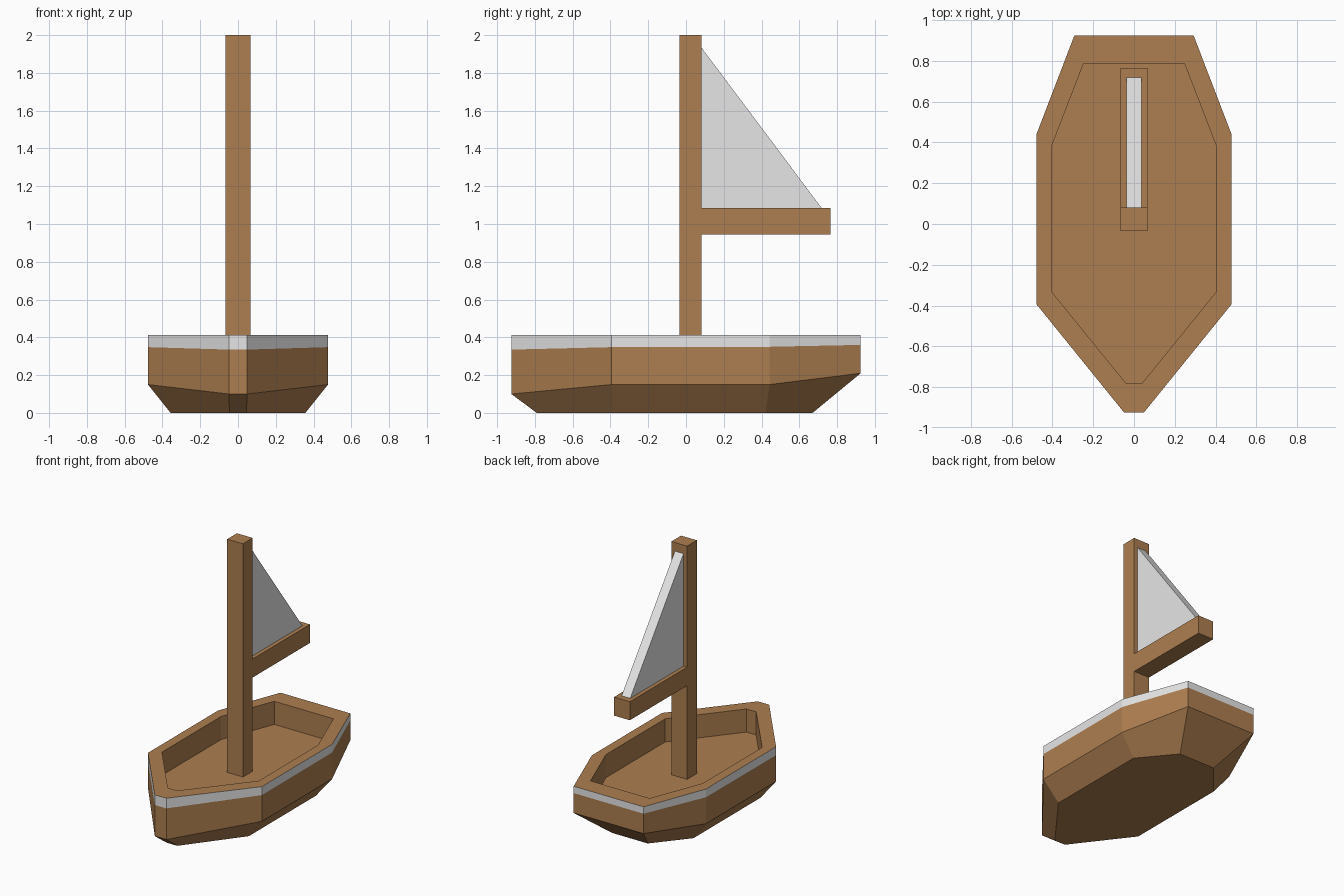
import bpy, bmesh

if "Cube" in bpy.data.objects:
    bpy.data.objects.remove(bpy.data.objects["Cube"])


def material(name, rgb):
    m = bpy.data.materials.new(name)
    m.diffuse_color = (*rgb, 1)
    m.use_nodes = True
    m.node_tree.nodes["Principled BSDF"].inputs["Base Color"].default_value = m.diffuse_color
    return m


wood = material("brown wood", (0.42, 0.21, 0.08))
white = material("off white", (0.79, 0.79, 0.79))


def finish(name, bm, mats):
    bmesh.ops.recalc_face_normals(bm, faces=bm.faces)
    me = bpy.data.meshes.new(name)
    bm.to_mesh(me)
    bm.free()
    for m in mats:
        me.materials.append(m)
    ob = bpy.data.objects.new(name, me)
    bpy.context.collection.objects.link(ob)
    return ob


def ring(half, zs):
    """Mirror a starboard half outline (bow to stern) into a closed ring."""
    pts = [(x, y, z) for (x, y), z in zip(half, zs)]
    return pts + [(-x, y, z) for x, y, z in reversed(pts)]


# Hull: rings from keel up over the rim and down to the deck
keel = [(0.045, -0.79), (0.357, -0.38), (0.357, 0.42), (0.15, 0.67)]
outer = [(0.048, -0.925), (0.477, -0.395), (0.477, 0.443), (0.292, 0.925)]
inner = [(0.04, -0.78), (0.405, -0.33), (0.405, 0.378), (0.247, 0.787)]
rings = [
    ring(keel, [0] * 4),
    ring(outer, [0.10, 0.15, 0.15, 0.21]),
    ring(outer, [0.335, 0.348, 0.35, 0.36]),
    ring(outer, [0.412] * 4),
    ring(inner, [0.412] * 4),
    ring(inner, [0.237] * 4),
]
bm = bmesh.new()
loops = [[bm.verts.new(p) for p in r] for r in rings]
for level, (a, b) in enumerate(zip(loops, loops[1:])):
    for i in range(8):
        j = (i + 1) % 8
        f = bm.faces.new((a[i], a[j], b[j], b[i]))
        f.material_index = 1 if level == 2 else 0  # white stripe below the rim
bm.faces.new(loops[0])
bm.faces.new(loops[-1])
finish("hull", bm, [wood, white])


def slab(name, profile, half_width, mat):
    """Extrude a (y, z) profile across x, centred on x = 0."""
    bm = bmesh.new()
    left = [bm.verts.new((-half_width, y, z)) for y, z in profile]
    right = [bm.verts.new((half_width, y, z)) for y, z in profile]
    bm.faces.new(left)
    bm.faces.new(right)
    n = len(profile)
    for i in range(n):
        j = (i + 1) % n
        bm.faces.new((left[i], left[j], right[j], right[i]))
    return finish(name, bm, [mat])


# Mast with boom as one profile, and the triangular sail
slab("mast_and_boom", [(-0.035, 0.237), (0.081, 0.237), (0.081, 0.945), (0.765, 0.945),
                       (0.765, 1.085), (0.081, 1.085), (0.081, 2.0), (-0.035, 2.0)],
     0.066, wood)
slab("sail", [(0.081, 1.085), (0.718, 1.085), (0.081, 1.935)], 0.036, white)
